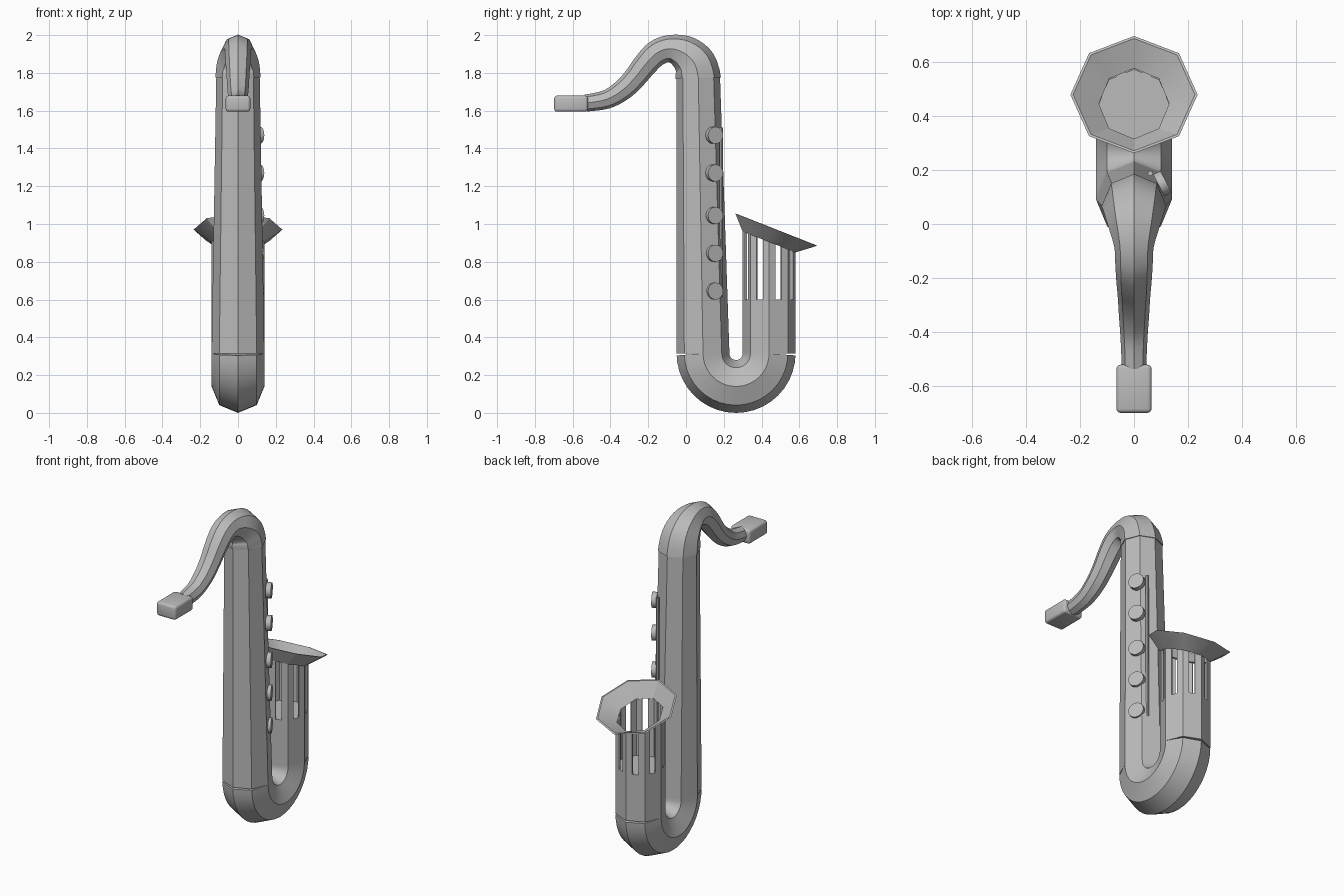
import bpy, bmesh, math
from mathutils import Matrix, Vector

if "Cube" in bpy.data.objects:
    bpy.data.objects.remove(bpy.data.objects["Cube"])

metal = bpy.data.materials.new("grey metal")
metal.diffuse_color = (0.5, 0.5, 0.5, 1)
metal.use_nodes = True
metal.node_tree.nodes["Principled BSDF"].inputs["Base Color"].default_value = metal.diffuse_color
N = 8
SLOPE = -0.394


def finish(name, bm):
    bmesh.ops.recalc_face_normals(bm, faces=bm.faces)
    me = bpy.data.meshes.new(name)
    bm.to_mesh(me)
    bm.free()
    ob = bpy.data.objects.new(name, me)
    bpy.context.collection.objects.link(ob)
    me.materials.append(metal)
    bpy.ops.object.select_all(action='DESELECT')
    ob.select_set(True)
    bpy.context.view_layer.objects.active = ob
    bpy.ops.object.shade_smooth_by_angle(angle=math.radians(30))
    return ob


def bridge(bm, a, b):
    for i in range(len(a)):
        j = (i + 1) % len(a)
        bm.faces.new((a[i], a[j], b[j], b[i]))


def tube(name, path):
    """Octagonal tube along (y, z, radius) stations in the x = 0 plane."""
    bm = bmesh.new()
    rings = []
    for i, (y, z, r) in enumerate(path):
        p, q = path[max(i - 1, 0)], path[min(i + 1, len(path) - 1)]
        t = Vector((0, q[0] - p[0], q[1] - p[1])).normalized()
        if i == 0 and name != "bottom_bend" and abs(t.y) < 0.5:
            t = Vector((0, 0, math.copysign(1, t.z)))
        n = Vector((0, t.z, -t.y))
        c = Vector((0, y, z))
        rings.append([bm.verts.new(c + r * (math.cos(a) * Vector((1, 0, 0)) + math.sin(a) * n))
                      for a in (math.tau * k / N for k in range(N))])
    for a, b in zip(rings, rings[1:]):
        bridge(bm, a, b)
    bm.faces.new(rings[0])
    bm.faces.new(rings[-1])
    return finish(name, bm)


def smooth_path(pts, steps=4):
    pts = [Vector(p) for p in pts]
    out = []
    for i in range(len(pts) - 1):
        p0, p1, p2, p3 = pts[max(i - 1, 0)], pts[i], pts[i + 1], pts[min(i + 2, len(pts) - 1)]
        for s in range(steps):
            t = s / steps
            out.append(0.5 * (2 * p1 + (p2 - p0) * t + (2 * p0 - 5 * p1 + 4 * p2 - p3) * t * t
                              + (3 * p1 - p0 - 3 * p2 + p3) * t ** 3))
    return [tuple(p) for p in out + [pts[-1]]]


# Main body, U bend and solid lower part of the bell
tube("main_body", [(0.09, 0.315, 0.14), (0.065, 1.78, 0.115)])
tube("bottom_bend", [(0.265 - 0.175 * math.cos(a), 0.315 - 0.175 * math.sin(a), 0.14)
                     for a in (math.pi * i / 20 for i in range(21))])
tube("bell_lower_tube", [(0.44, 0.315, 0.14), (0.44, 0.6, 0.14)])

# Curved neck
tube("neck", smooth_path([
    (0.065, 1.775, 0.12), (0.045, 1.85, 0.112), (-0.01, 1.905, 0.095), (-0.085, 1.928, 0.073),
    (-0.155, 1.905, 0.069), (-0.215, 1.845, 0.065), (-0.27, 1.775, 0.06), (-0.335, 1.71, 0.056),
    (-0.42, 1.66, 0.05), (-0.53, 1.64, 0.045)]))


# Slotted upper bell: bent posts at the octagon corners
def corner(k, r):
    a = math.tau * k / N
    return Vector((r * math.cos(a), 0.44 + r * math.sin(a), 0.6))


def top(p):
    return Vector((p.x, p.y, 0.905 + SLOPE * (p.y - 0.44)))


bm = bmesh.new()
for k in range(N):
    line = [[corner(k, r).lerp(corner(k + d, r), abs(d) / 3) for d in (-1, 0, 1)] for r in (0.14, 0.13)]
    loop = line[0] + line[1][::-1]
    low = [bm.verts.new(p) for p in loop]
    high = [bm.verts.new(top(p)) for p in loop]
    bridge(bm, low, high)
    bm.faces.new(low)
    bm.faces.new(high)
finish("bell_posts", bm)

# Flared, tilted bell rim
bm = bmesh.new()
rings = []
for r, cy, cz, sy in ((0.14, 0.44, 0.905, 1), (0.235, 0.478, 0.97, 0.922),
                      (0.225, 0.478, 0.971, 0.922), (0.13, 0.445, 0.909, 1)):
    ring = []
    for k in range(N):
        a = math.tau * k / N
        dy = r * sy * math.sin(a)
        ring.append(bm.verts.new((r * math.cos(a), cy + dy, cz + SLOPE * dy)))
    rings.append(ring)
for i in range(4):
    bridge(bm, rings[i], rings[(i + 1) % 4])
finish("bell_rim", bm)

# Mouthpiece: rounded block
bm = bmesh.new()
bmesh.ops.create_cube(bm, size=1, matrix=Matrix.Translation((0, -0.609, 1.637))
                      @ Matrix.Diagonal((0.13, 0.178, 0.085, 1)))
bmesh.ops.bevel(bm, geom=bm.edges[:], offset=0.015, segments=3, profile=0.5, affect='EDGES')
finish("mouthpiece", bm)

# Round keys on the right side
turn = Vector((0.885, 0.466, 0)).to_track_quat('Z', 'Y').to_matrix().to_4x4()
for i, z in enumerate((1.47, 1.27, 1.045, 0.845, 0.645)):
    bm = bmesh.new()
    bmesh.ops.create_cone(bm, cap_ends=True, segments=20, radius1=0.045, radius2=0.045, depth=0.03,
                          matrix=Matrix.Translation((0.105, 0.15, z)) @ turn)
    finish("key_%d" % (i + 1), bm)

# Thin rod beside the keys
bm = bmesh.new()
bmesh.ops.create_cone(bm, cap_ends=True, segments=8, radius1=0.01, radius2=0.01, depth=0.9,
                      matrix=Matrix.Translation((0.06, 0.187, 1.06)))
finish("key_rod", bm)
